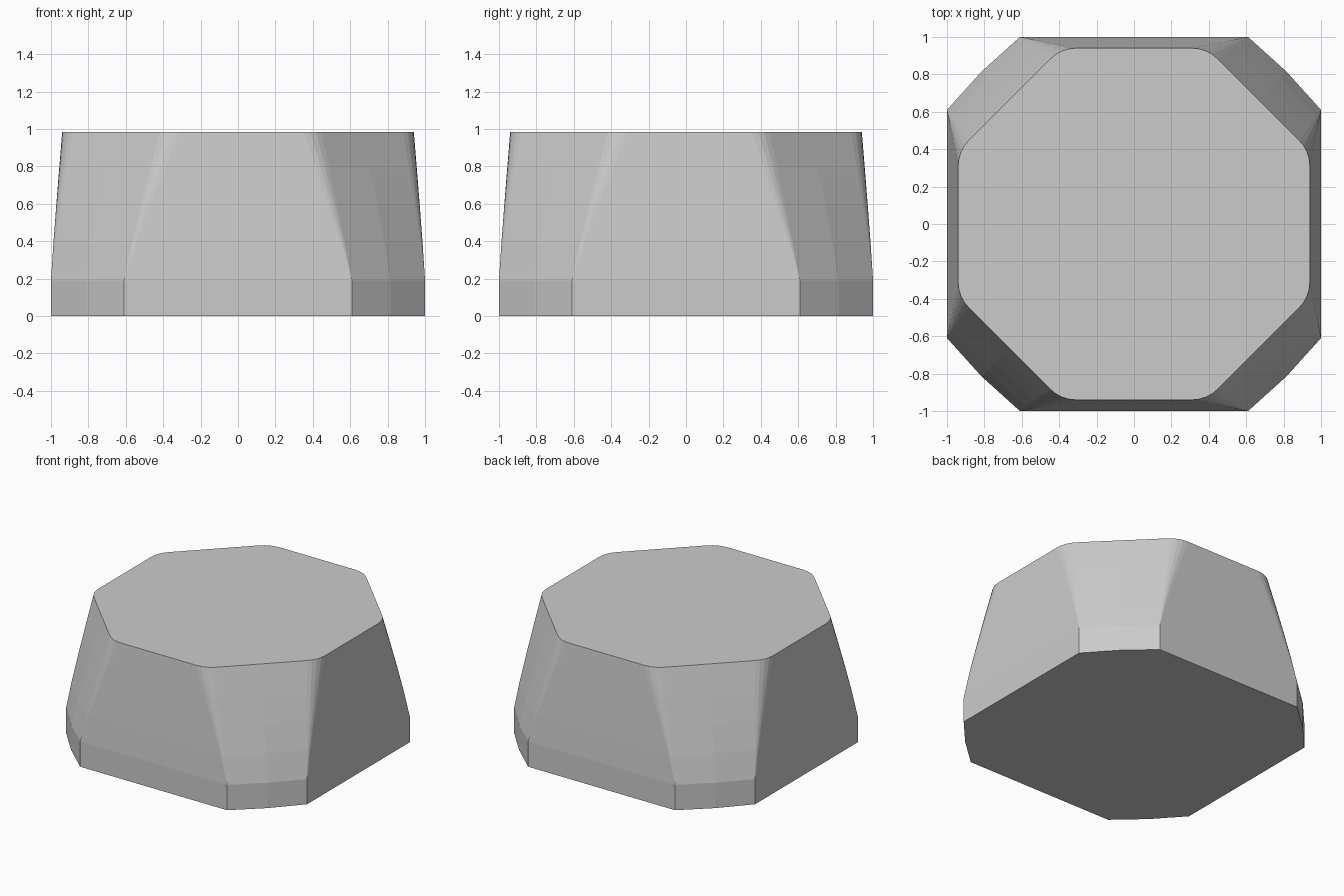
import bpy, bmesh
from math import tan, radians, cos, sin
from mathutils import Vector, Matrix

if "Cube" in bpy.data.objects:
    bpy.data.objects.remove(bpy.data.objects["Cube"])

BASE_H, TOP_H = 0.19, 0.985
STEPS = 5      # points per rounded top corner
LEVELS = 4     # rings in the tapered wall


def full_loop(quadrant):
    """Repeat a quarter outline around the z axis."""
    return [Matrix.Rotation(radians(90 * k), 2) @ p for k in range(4) for p in quadrant]


def mirrored(half, mid):
    """Mirror half a quarter across its diagonal."""
    return half + [mid] + [Vector((p.y, p.x)) for p in reversed(half)]


# base outline: sharp corners, slightly bowed diagonal sides
base = full_loop(mirrored([Vector((1, 0.61))] * STEPS, Vector((0.815, 0.815))))

# top outline: octagon with rounded corners
r = 0.19
centre = Vector((0.94 - r, 0.39 - r * tan(radians(22.5))))
arc = []
for i in range(STEPS):
    a = radians(45 * i / (STEPS - 1))
    arc.append(centre + r * Vector((cos(a), sin(a))))
top = full_loop(mirrored(arc, Vector((0.665, 0.665))))

bm = bmesh.new()


def ring(t, z):
    return [bm.verts.new((*b.lerp(c, t), z)) for b, c in zip(base, top)]


# straight foot band, then slightly bowed loft to the top
rings = [ring(0, 0)]
for i in range(LEVELS + 1):
    t = i / LEVELS
    rings.append(ring(t ** 1.1, BASE_H + t * (TOP_H - BASE_H)))
n = len(base)
for lo, hi in zip(rings, rings[1:]):
    for i in range(n):
        j = (i + 1) % n
        bm.faces.new((lo[i], lo[j], hi[j], hi[i]))
bm.faces.new(list(reversed(rings[0])))
bm.faces.new(rings[-1])
bmesh.ops.remove_doubles(bm, verts=bm.verts, dist=1e-4)
bmesh.ops.recalc_face_normals(bm, faces=bm.faces)

mesh = bpy.data.meshes.new("tapered_block")
bm.to_mesh(mesh)
bm.free()
bpy.context.collection.objects.link(bpy.data.objects.new("tapered_block", mesh))
